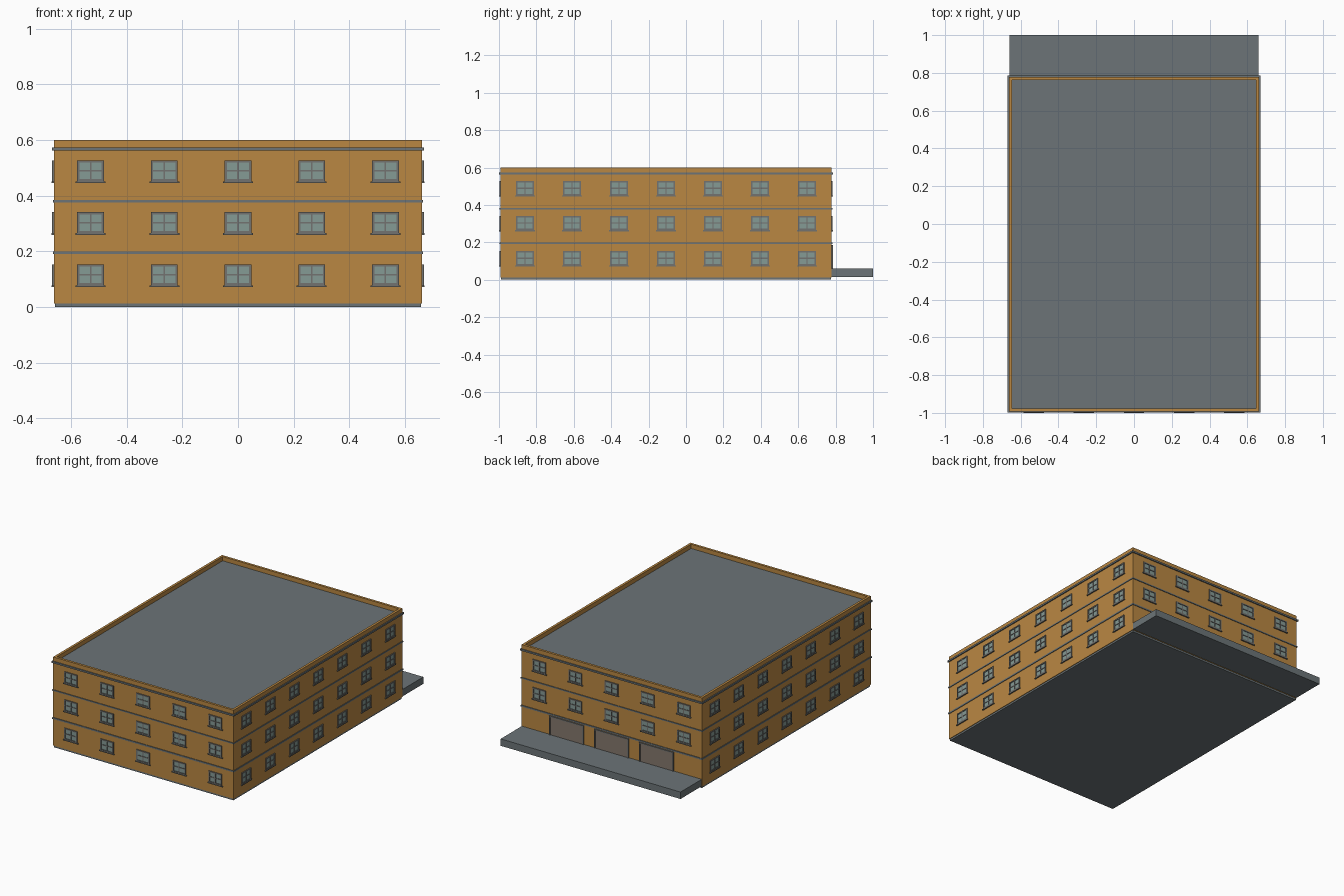
import bpy, bmesh
from mathutils import Matrix, Vector
from math import pi

if "Cube" in bpy.data.objects:
    bpy.data.objects.remove(bpy.data.objects["Cube"])

def mat(name, c):
    m = bpy.data.materials.new(name)
    m.diffuse_color = (*c, 1)
    m.use_nodes = True
    m.node_tree.nodes["Principled BSDF"].inputs["Base Color"].default_value = m.diffuse_color
    return m

WALL = mat("ochre wall", (0.49, 0.245, 0.055))
GREY = mat("slate grey", (0.15, 0.175, 0.185))
FRAME = mat("frame grey", (0.17, 0.17, 0.16))
GLASS = mat("pale green glass", (0.235, 0.325, 0.30))
DOOR = mat("taupe door", (0.23, 0.185, 0.15))

def box(bm, x0, x1, y0, y1, z0, z1, M=Matrix()):
    size = Matrix.Diagonal((x1 - x0, y1 - y0, z1 - z0, 1))
    mid = Matrix.Translation(((x0 + x1) / 2, (y0 + y1) / 2, (z0 + z1) / 2))
    bmesh.ops.create_cube(bm, size=1, matrix=M @ mid @ size)

def finish(bm, name, m):
    me = bpy.data.meshes.new(name)
    bm.to_mesh(me)
    bm.free()
    me.materials.append(m)
    ob = bpy.data.objects.new(name, me)
    bpy.context.collection.objects.link(ob)
    return ob

def solid(name, m, *dims):
    bm = bmesh.new()
    box(bm, *dims)
    return finish(bm, name, m)

X, Y0, Y1 = 0.662, -0.992, 0.778
YC = (Y0 + Y1) / 2
T = 0.016            # parapet thickness
ROOF = 0.572

def ring(name, m, out, inn, z0, z1):
    # rectangular hoop around the building
    bm = bmesh.new()
    loops = []
    for d, z in ((out, z0), (out, z1), (-inn, z1), (-inn, z0)):
        loops.append([bm.verts.new((sx * (X + d), (Y0 - d) if sy < 0 else (Y1 + d), z))
                      for sx, sy in ((-1, -1), (1, -1), (1, 1), (-1, 1))])
    for i in range(4):
        a, b = loops[i], loops[(i + 1) % 4]
        for j in range(4):
            k = (j + 1) % 4
            bm.faces.new((a[j], a[k], b[k], b[j]))
    bmesh.ops.recalc_face_normals(bm, faces=bm.faces)
    return finish(bm, name, m)

# Main masses
solid("foundation", GREY, -X + .004, X - .004, Y0 + .004, Y1 - .004, 0, 0.012)
solid("building_body", WALL, -X, X, Y0, Y1, 0.012, ROOF - .004)
solid("roof_deck", GREY, -X + T, X - T, Y0 + T, Y1 - T, ROOF - .006, ROOF)
ring("parapet", WALL, 0, T, ROOF - .004, 0.6)
ring("lower_band", GREY, 0.004, 0.002, 0.190, 0.200)
ring("upper_band", GREY, 0.004, 0.002, 0.376, 0.384)
ring("cornice", GREY, 0.007, 0.002, 0.562, 0.573)
solid("loading_dock", GREY, -X + .002, X - .002, Y1 - .002, 1.0, 0.014, 0.06)

# Windows: local frame has x along the wall, -y outward
frames, sills, panes = bmesh.new(), bmesh.new(), bmesh.new()
def window(M):
    w, h, b = 0.048, 0.038, 0.008
    box(panes, -w + .002, w - .002, -.002, .002, -h + .002, h - .002, M)
    for s in (-1, 1):
        c = s * (w - b / 2)
        box(frames, c - b / 2, c + b / 2, -.006, .001, -h, h, M)
        c = s * (h - b / 2)
        box(frames, -w + b, w - b, -.006, .001, c - b / 2, c + b / 2, M)
    box(frames, -.003, .003, -.005, .001, -h + b, h - b, M)
    for s in (-1, 1):
        box(frames, min(s * .003, s * (w - b)), max(s * .003, s * (w - b)),
            -.005, .001, -.003, .003, M)
    box(sills, -.054, .054, -.008, .001, -h - .006, -h, M)

def wall_frame(angle, x, y, z):
    return Matrix.Translation((x, y, z)) @ Matrix.Rotation(angle, 4, 'Z')

for f, z in enumerate((0.115, 0.303, 0.489)):
    for i in range(-2, 3):
        window(wall_frame(0, i * 0.265, Y0, z))
        if f:                                   # back ground floor has doors
            window(wall_frame(pi, i * 0.265, Y1, z))
    for i in range(-3, 4):
        y = YC + i * 0.2515
        window(wall_frame(pi / 2, X, y, z))
        window(wall_frame(-pi / 2, -X, y, z))
finish(frames, "window_frames", FRAME)
finish(sills, "window_sills", FRAME)
finish(panes, "window_panes", GLASS)

# Loading doors on the back, with thin surrounds
doors, trim = bmesh.new(), bmesh.new()
for i in (-1, 0, 1):
    M = wall_frame(pi, i * 0.33, Y1, 0)
    box(doors, -.12, .12, -.003, .001, .06, .178, M)
    for s in (-1, 1):
        box(trim, s * .122 - .004, s * .122 + .004, -.007, .001, .06, .178, M)
    box(trim, -.126, .126, -.007, .001, .178, .186, M)
finish(doors, "loading_doors", DOOR)
finish(trim, "door_surrounds", FRAME)
